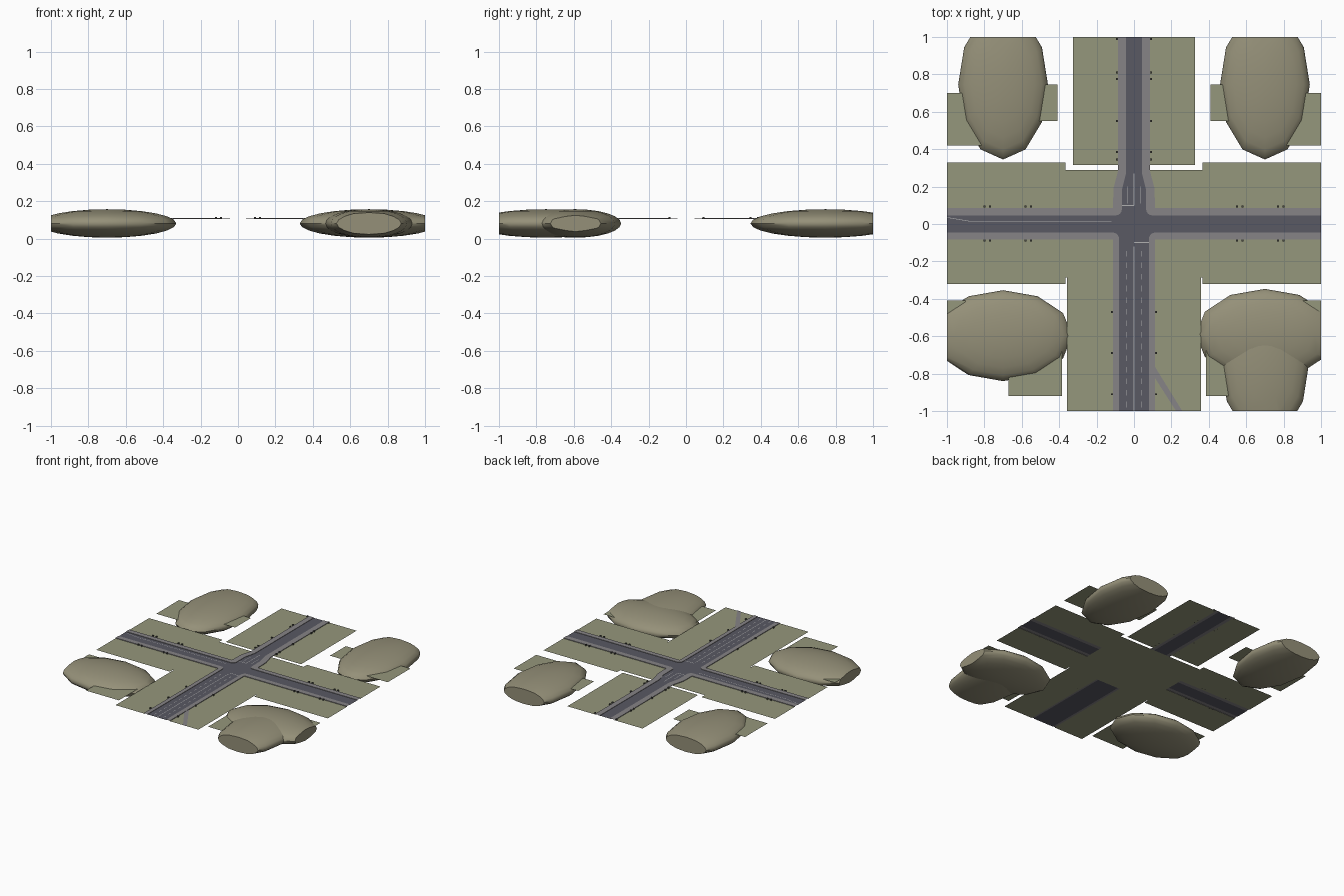
import bpy, bmesh, math
from mathutils import Vector, Matrix

if "Cube" in bpy.data.objects:
    bpy.data.objects.remove(bpy.data.objects["Cube"])

Z_GRASS, Z_ROAD, Z_WALK, Z_MARK = 0.1055, 0.107, 0.110, 0.1078

def mat(name, c):
    m = bpy.data.materials.new(name)
    m.diffuse_color = (*c, 1)
    m.use_nodes = True
    m.node_tree.nodes["Principled BSDF"].inputs["Base Color"].default_value = m.diffuse_color
    return m

GRASS = mat("grass", (0.30, 0.31, 0.20))
HILL = mat("hill", (0.30, 0.28, 0.19))
ASPHALT = mat("asphalt", (0.10, 0.10, 0.125))
WALK = mat("pavement", (0.24, 0.23, 0.24))
PAINT = mat("paint", (0.45, 0.45, 0.45))
DARK = mat("dark_metal", (0.07, 0.07, 0.06))

def finish(name, bm, m):
    me = bpy.data.meshes.new(name)
    bm.to_mesh(me)
    bm.free()
    me.materials.append(m)
    ob = bpy.data.objects.new(name, me)
    bpy.context.collection.objects.link(ob)
    return ob

def sheets(name, polys, z, m):
    """Flat upward-facing polygons at height z."""
    bm = bmesh.new()
    for p in polys:
        f = bm.faces.new([bm.verts.new((x, y, z)) for x, y in p])
        f.normal_update()
        if f.normal.z < 0:
            f.normal_flip()
    return finish(name, bm, m)

def rect(x0, x1, y0, y1):
    return [(x0, y0), (x1, y0), (x1, y1), (x0, y1)]

def line(a, b, w):
    a, b = Vector(a), Vector(b)
    d = (b - a).normalized() * w / 2
    n = Vector((-d.y, d.x))
    return [tuple(a - n), tuple(b - n), tuple(b + n), tuple(a + n)]

# Grass: whole centre plate, and verges either side of each road arm
verges = [rect(-0.365, 0.365, -0.285, 0.29)]
for s in (-1, 1):
    ew = sorted((s * 0.365, s * 1.0))
    verges += [rect(*ew, 0.08, 0.33), rect(*ew, -0.32, -0.08)]
    verges.append(rect(*sorted((s * 0.08, s * 0.325)), 0.315, 1))
    verges.append(rect(*sorted((s * 0.105, s * 0.358)), -1, -0.285))
sheets("grass_verges", verges, Z_GRASS, GRASS)

# Small grass patches sticking out from the hills
patches = []
for s in (-1, 1):
    for x0, x1, y0, y1 in ((0.70, 1, 0.42, 0.70), (0.41, 0.70, 0.55, 0.745),
                           (0.385, 0.67, -0.92, -0.60), (0.90, 1, -0.60, -0.41)):
        patches.append(rect(*sorted((s * x0, s * x1)), y0, y1))
sheets("grass_patches", patches, Z_GRASS - 0.0005, GRASS)

# Carriageways: cross road, narrow north arm with flare, wide south arm
sheets("carriageway", [
    rect(-1, 1, -0.05, 0.05),
    [(-0.09, 0.05), (0.09, 0.05), (0.075, 0.18), (0.055, 0.27), (0.055, 1),
     (-0.055, 1), (-0.055, 0.27), (-0.075, 0.18)],
    rect(-0.09, 0.09, -1, -0.05),
    rect(-0.105, 0.105, -0.08, -0.05),
], Z_ROAD, ASPHALT)

# Pavements with curbs, one L-shaped strip for each corner
def fillet(cx, cy, r, sy):
    return [(cx + r - r * math.sin(t), sy * (cy + r - r * math.cos(t)))
            for t in [i * math.pi / 8 for i in range(5)]]

def pavement(name, inner, outer, sx):
    bm = bmesh.new()
    rails = [[bm.verts.new((sx * x, y, z)) for x, y in pts]
             for pts, z in ((inner, Z_ROAD), (inner, Z_WALK), (outer, Z_WALK), (outer, Z_GRASS))]
    for a, b in zip(rails, rails[1:]):
        for i in range(len(a) - 1):
            bm.faces.new((a[i], a[i + 1], b[i + 1], b[i]))
    bmesh.ops.recalc_face_normals(bm, faces=bm.faces)
    bm.normal_update()
    if sum(f.normal.z * f.calc_area() for f in bm.faces) < 0:
        bmesh.ops.reverse_faces(bm, faces=bm.faces)
    return finish(name, bm, WALK)

for side, sx in (("east", 1), ("west", -1)):
    inner = [(1, 0.046)] + fillet(0.065, 0.046, 0.032, 1) + [(0.065, 0.18), (0.043, 0.27), (0.043, 1)]
    outer = [(1, 0.085)] + [(0.112, 0.085)] * 5 + [(0.11, 0.19), (0.086, 0.28), (0.086, 1)]
    pavement("pavement_north_" + side, inner, outer, sx)
    inner = [(1, -0.046)] + fillet(0.08, 0.046, 0.032, -1) + [(0.08, -1)]
    outer = [(1, -0.083)] + [(0.112, -0.083)] * 5 + [(0.112, -1)]
    pavement("pavement_south_" + side, inner, outer, sx)

# Diagonal footpath
sheets("footpath", [[(0.11, -0.76), (0.11, -0.82), (0.225, -1), (0.258, -1)]], Z_WALK - 0.002, WALK)

# Lane markings
marks = [line((0, -1), (0, -0.12), 0.004),
         line((0, 0.1), (0, 0.27), 0.004),
         line((-0.08, 0.1), (0, 0.1), 0.005),
         line((0, -0.1), (0.08, -0.1), 0.005),
         line((-0.88, 0.015), (-0.12, 0.015), 0.003),
         line((-1, 0.035), (-0.88, 0.015), 0.003)]
for s in (-1, 1):
    for i in range(14):
        y = -0.98 + i * 0.062
        marks.append(line((s * 0.041, y), (s * 0.041, y + 0.03), 0.004))
    marks.append(line((s * 0.035, 0.11), (s * 0.035, 0.2), 0.003))
sheets("lane_markings", marks, Z_MARK, PAINT)

# Hills: 12-sided ellipsoids cut off at the edge of the tile
def hill(name, cx, cy, rx, ry):
    bm = bmesh.new()
    bmesh.ops.create_uvsphere(bm, u_segments=12, v_segments=12, radius=1)
    bm.transform(Matrix.Translation((cx, cy, 0.081)) @ Matrix.Diagonal((rx, ry, 0.076, 1)))
    for n in ((1, 0, 0), (-1, 0, 0), (0, 1, 0), (0, -1, 0)):
        r = bmesh.ops.bisect_plane(bm, geom=bm.verts[:] + bm.edges[:] + bm.faces[:],
                                   plane_co=n, plane_no=n, clear_outer=True)
        rim = [e for e in r["geom_cut"] if isinstance(e, bmesh.types.BMEdge)]
        if rim:
            bmesh.ops.holes_fill(bm, edges=rim)
    bmesh.ops.recalc_face_normals(bm, faces=bm.faces)
    ob = finish(name, bm, HILL)
    bpy.ops.object.select_all(action='DESELECT')
    ob.select_set(True)
    bpy.context.view_layer.objects.active = ob
    bpy.ops.object.shade_smooth_by_angle(angle=math.radians(50))

hill("hill_north_west", -0.70, 0.745, 0.24, 0.40)
hill("hill_north_east", 0.70, 0.745, 0.24, 0.40)
hill("hill_south_west", -0.70, -0.597, 0.37, 0.243)
hill("hill_south_east", 0.70, -0.59, 0.37, 0.243)
hill("hill_south_east_edge", 0.70, -0.748, 0.235, 0.40)

# Roadside bollards
spots = []
for s in (-1, 1):
    spots += [(s * 0.091, y) for y in (0.345, 0.385, 0.55, 0.775, 0.81, 0.99)]
    spots += [(s * 0.118, y) for y in (-0.47, -0.69, -0.91)]
    for y in (0.093, -0.088):
        spots += [(s * x, y) for x in (0.55, 0.58, 0.77, 0.80)]
bm = bmesh.new()
for x, y in spots:
    bmesh.ops.create_cube(bm, size=1, matrix=Matrix.Translation((x, y, 0.111))
                          @ Matrix.Diagonal((0.01, 0.01, 0.011, 1)))
finish("bollards", bm, DARK)
